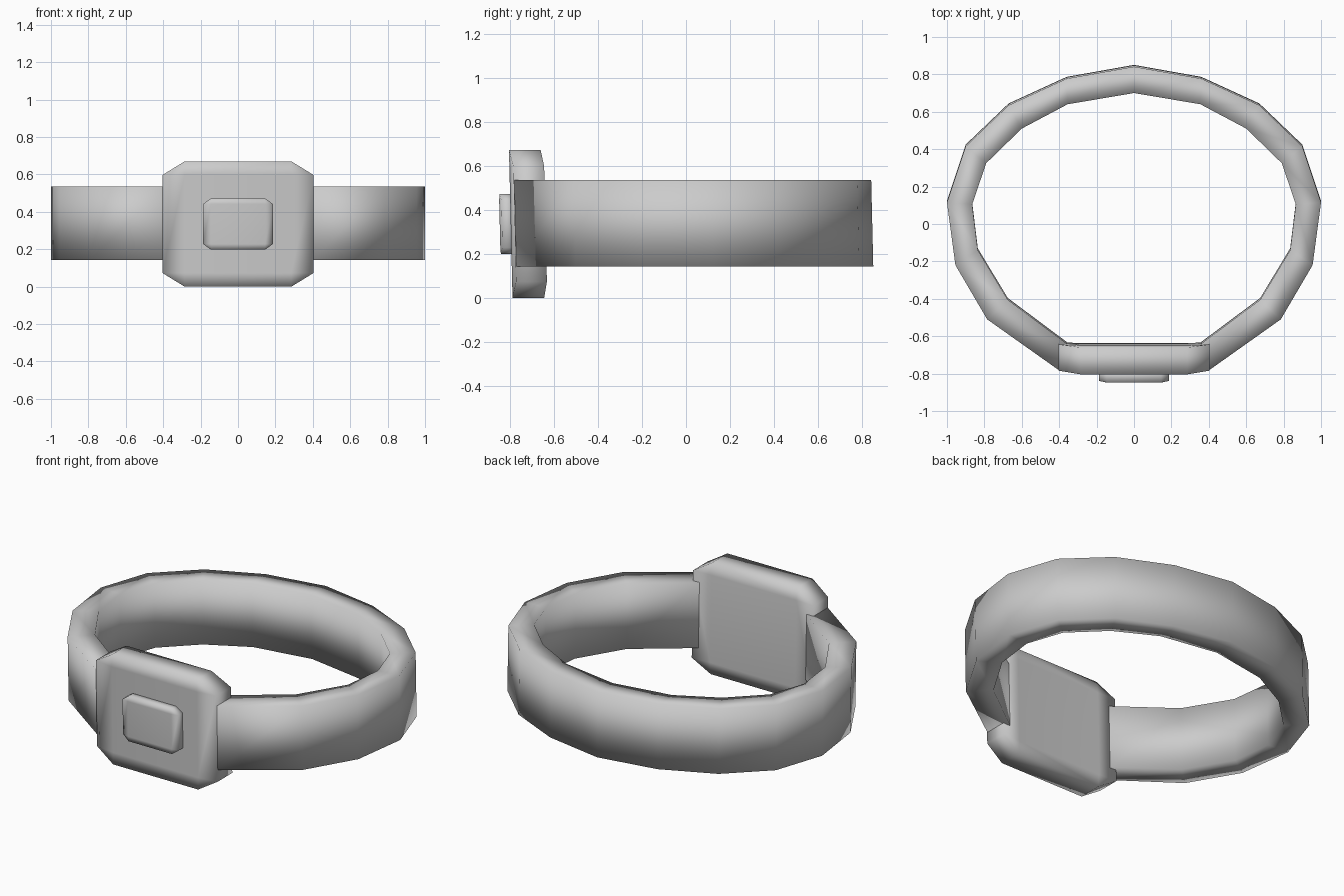
import bpy
import bmesh

cube = bpy.data.objects.get("Cube")
if cube:
    bpy.data.objects.remove(cube, do_unlink=True)

grey = bpy.data.materials.new("soft_grey")
grey.use_nodes = True
grey.diffuse_color = (0.6, 0.6, 0.6, 1)
grey.node_tree.nodes["Principled BSDF"].inputs["Base Color"].default_value = (0.6, 0.6, 0.6, 1)

MID_Z = 0.335
LEAN = 0.024


def finish(bm, name):
    """Lean the part slightly forward at the top, then make a smooth object."""
    for v in bm.verts:
        v.co.y -= LEAN * (v.co.z - MID_Z)
    bmesh.ops.recalc_face_normals(bm, faces=bm.faces)
    for f in bm.faces:
        f.smooth = True
    mesh = bpy.data.meshes.new(name)
    bm.to_mesh(mesh)
    bm.free()
    mesh.materials.append(grey)
    obj = bpy.data.objects.new(name, mesh)
    bpy.context.collection.objects.link(obj)
    return obj


def plate(name, xs, zs, front, back, front_drop, back_drop):
    """Plate with clipped corners; xs and zs are (inner, outer) half sizes."""
    bm = bmesh.new()
    cols = (-xs[1], -xs[0], xs[0], xs[1])
    rows = (-zs[1], -zs[0], zs[0], zs[1])
    rim = [(1, 0), (2, 0), (3, 1), (3, 2), (2, 3), (1, 3), (0, 2), (0, 1)]
    sheets = []
    for y, drop in ((front, front_drop), (back, back_drop)):
        v = {}
        for i, x in enumerate(cols):
            for j, z in enumerate(rows):
                if i in (0, 3) and j in (0, 3):
                    continue
                shift = drop[0] if i in (0, 3) else drop[1] if j in (0, 3) else 0
                v[i, j] = bm.verts.new((x, y + shift, MID_Z + z))
        # centre, sides and triangular corners
        for i in range(3):
            for j in range(3):
                keys = [(i, j), (i + 1, j), (i + 1, j + 1), (i, j + 1)]
                bm.faces.new([v[k] for k in keys if k in v])
        sheets.append(v)
    a, b = sheets
    for k, n in zip(rim, rim[1:] + rim[:1]):
        bm.faces.new((a[k], a[n], b[n], b[k]))
    return finish(bm, name)


# Strap: mirrored outer and inner outlines, open behind the case
outer = [(0.40, -0.778), (0.785, -0.505), (0.955, -0.215), (1.0, 0.12),
         (0.90, 0.42), (0.67, 0.64), (0.36, 0.782), (0, 0.846)]
inner = [(0.36, -0.635), (0.675, -0.40), (0.835, -0.135), (0.865, 0.11),
         (0.79, 0.33), (0.60, 0.515), (0.355, 0.645), (0, 0.705)]


def mirrored(points):
    return points + [(-x, y) for x, y in reversed(points[:-1])]


bm = bmesh.new()
sections = []
for (ox, oy), (ix, iy) in zip(mirrored(outer), mirrored(inner)):
    sections.append([bm.verts.new(p) for p in (
        (ox, oy, 0.143), (ox, oy, 0.535), (ix, iy, 0.535), (ix, iy, 0.143))])
for s, t in zip(sections, sections[1:]):
    for k in range(4):
        n = (k + 1) % 4
        bm.faces.new((s[k], s[n], t[n], t[k]))
bm.faces.new(sections[0])
bm.faces.new(sections[-1])
finish(bm, "strap")

# Case and raised front button
plate("case", (0.285, 0.404), (0.262, 0.335), -0.796, -0.643, (0.018, 0), (0.005, -0.009))
plate("button", (0.145, 0.187), (0.107, 0.137), -0.846, -0.78, (0.01, 0.002), (0, 0))
